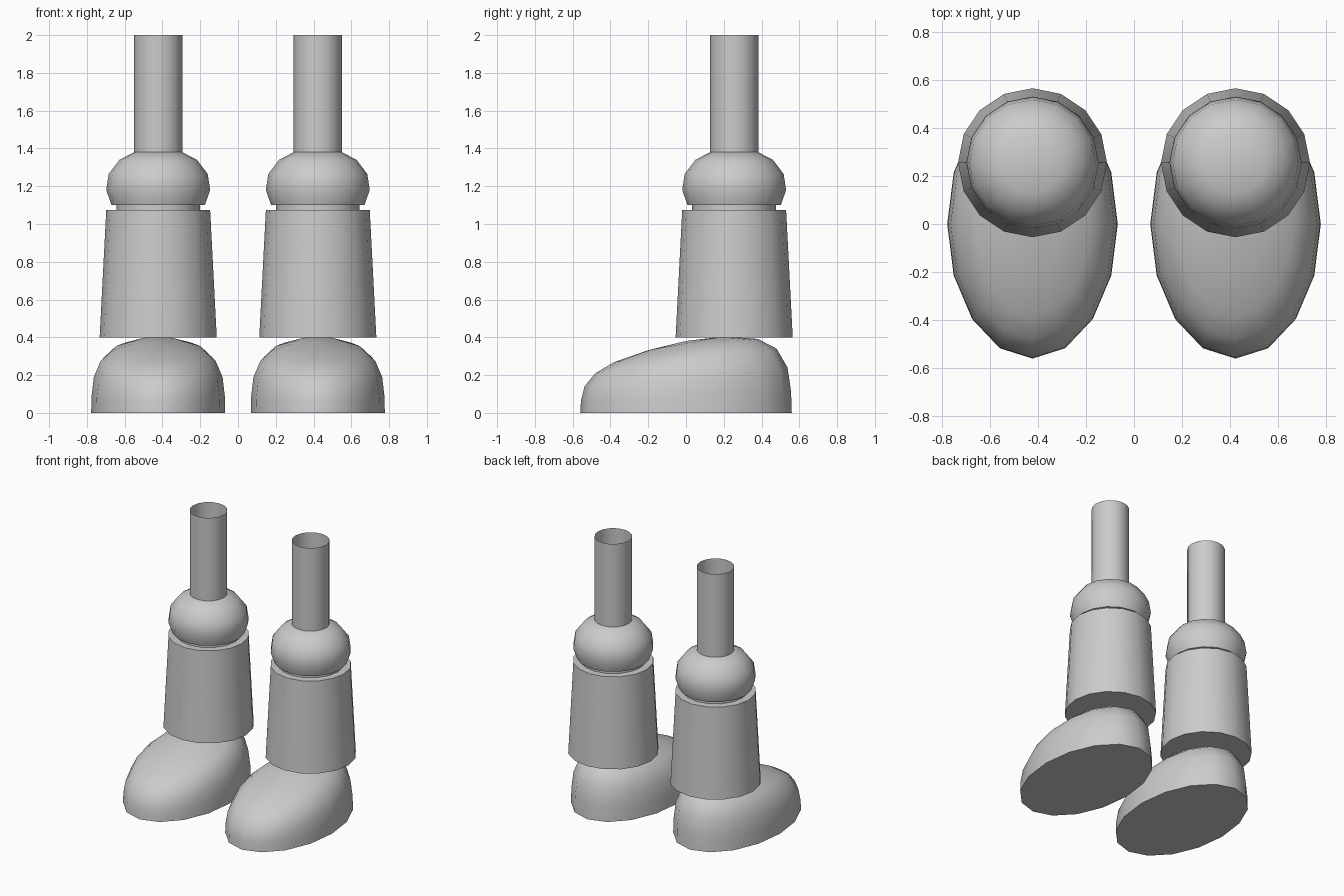
import bpy, math

if "Cube" in bpy.data.objects:
    bpy.data.objects.remove(bpy.data.objects["Cube"])

SIDES = 16
LEG_X, LEG_Y = 0.4225, 0.255


def loft(name, rings, cx, cy, cap_bottom=True, cap_top=True):
    """Skin a stack of 16-sided rings; each ring maps an angle to a local point."""
    verts, faces = [], []
    for ring in rings:
        for i in range(SIDES):
            x, y, z = ring(2 * math.pi * i / SIDES)
            verts.append((cx + x, cy + y, z))
    for k in range(len(rings) - 1):
        a, b = k * SIDES, (k + 1) * SIDES
        for i in range(SIDES):
            j = (i + 1) % SIDES
            faces.append((a + i, a + j, b + j, b + i))
    if cap_bottom:
        faces.append(tuple(reversed(range(SIDES))))
    if cap_top:
        faces.append(tuple(range(len(verts) - SIDES, len(verts))))
    mesh = bpy.data.meshes.new(name)
    mesh.from_pydata(verts, [], faces)
    obj = bpy.data.objects.new(name, mesh)
    bpy.context.collection.objects.link(obj)
    bpy.ops.object.select_all(action='DESELECT')
    obj.select_set(True)
    bpy.context.view_layer.objects.active = obj
    bpy.ops.object.shade_smooth_by_angle(angle=math.radians(40))
    return obj


def circle(r, z):
    return lambda a: (r * math.sin(a), -r * math.cos(a), z)


def foot_ring(r, h):
    # Oval ring whose height grows towards the heel
    def point(a):
        y = -0.56 * r * math.cos(a)
        return 0.355 * r * math.sin(a), y, h * (1 + 0.49 * y)
    return point


FOOT = [(1, 0), (0.993, 0.09), (0.96, 0.19), (0.857, 0.275),
        (0.68, 0.33), (0.36, 0.368), (0.03, 0.38)]
SHIN = [(0.31, 0.40), (0.275, 1.075)]
BAND = [(0.222, 1.075), (0.222, 1.10)]
KNEE = [(0.247, 1.10), (0.275, 1.18), (0.262, 1.265), (0.205, 1.34), (0.128, 1.38)]
THIGH = [(0.128, 1.38), (0.128, 2.0)]

for side, s in (("left", 1), ("right", -1)):
    x = s * LEG_X
    # Rounded shoe with flat sole
    loft(f"foot_{side}", [foot_ring(r, h) for r, h in FOOT], x, 0)
    # Tapered shin, narrow joint band and domed knee
    for part, profile in (("shin", SHIN), ("joint_band", BAND), ("knee", KNEE)):
        loft(f"{part}_{side}", [circle(r, z) for r, z in profile], x, LEG_Y)
    # Thin upper leg, an open tube
    loft(f"upper_leg_{side}", [circle(r, z) for r, z in THIGH], x, LEG_Y, False, False)
